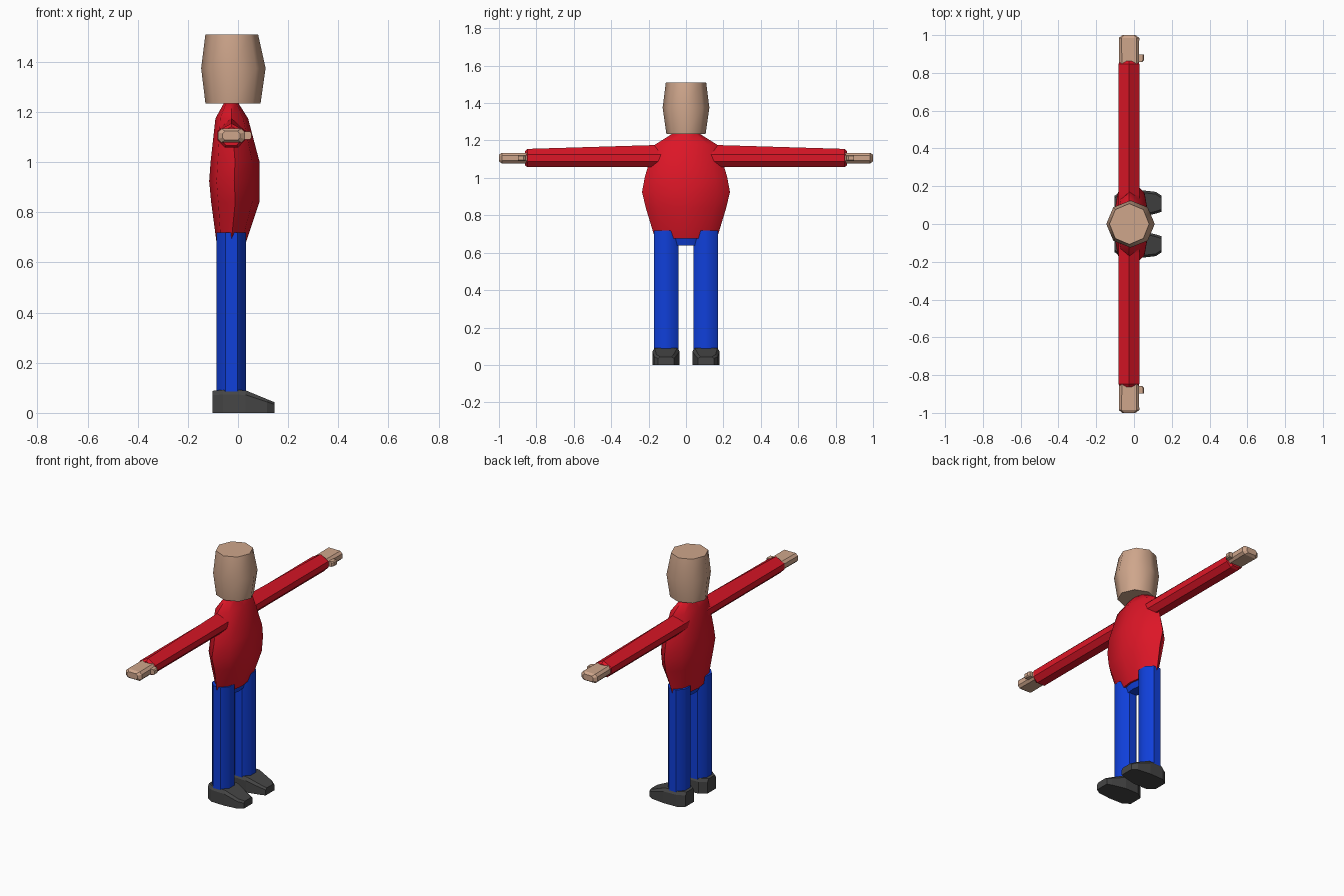
import bpy, bmesh, math

if "Cube" in bpy.data.objects:
    bpy.data.objects.remove(bpy.data.objects["Cube"])


def material(name, color):
    m = bpy.data.materials.new(name)
    m.diffuse_color = (*color, 1)
    m.use_nodes = True
    m.node_tree.nodes["Principled BSDF"].inputs["Base Color"].default_value = m.diffuse_color
    return m


SKIN = material("skin", (0.62, 0.38, 0.26))
RED = material("red_shirt", (0.72, 0.008, 0.02))
BLUE = material("blue_trousers", (0.005, 0.05, 0.70))
GREY = material("dark_grey_shoes", (0.06, 0.06, 0.06))


def loft(name, rings, mat, smooth=0):
    """Skin a list of equal-length point rings and cap both ends."""
    bm = bmesh.new()
    vs = [[bm.verts.new(p) for p in r] for r in rings]
    n = len(rings[0])
    for a, b in zip(vs, vs[1:]):
        for i in range(n):
            j = (i + 1) % n
            bm.faces.new((a[i], a[j], b[j], b[i]))
    bm.faces.new(vs[0][::-1])
    bm.faces.new(vs[-1])
    bmesh.ops.recalc_face_normals(bm, faces=bm.faces)
    me = bpy.data.meshes.new(name)
    bm.to_mesh(me)
    bm.free()
    ob = bpy.data.objects.new(name, me)
    bpy.context.collection.objects.link(ob)
    me.materials.append(mat)
    if smooth:
        bpy.ops.object.select_all(action='DESELECT')
        bpy.context.view_layer.objects.active = ob
        ob.select_set(True)
        bpy.ops.object.shade_smooth_by_angle(angle=math.radians(smooth))
    return ob


def octagon(z, x0, x1, hy, cy=0, flat=False):
    """Eight-sided horizontal ring spanning x0..x1 and cy-hy..cy+hy."""
    off = math.pi / 8 if flat else 0
    k = 1 / math.cos(off)
    return [((x0 + x1) / 2 + (x1 - x0) / 2 * k * math.cos(i * math.pi / 4 + off),
             cy + hy * k * math.sin(i * math.pi / 4 + off), z) for i in range(8)]


def bevelled(y, x0, x1, z0, z1, c):
    """Eight-point section across the y axis with cut corners."""
    return [(x0 + c, y, z0), (x1 - c, y, z0), (x1, y, z0 + c), (x1, y, z1 - c),
            (x1 - c, y, z1), (x0 + c, y, z1), (x0, y, z1 - c), (x0, y, z0 + c)]


# Head
loft("head", [octagon(1.235, -0.13, 0.09, 0.105),
              octagon(1.375, -0.147, 0.11, 0.125),
              octagon(1.51, -0.13, 0.08, 0.108)], SKIN, 48)

# Shirt body, from hem to collar
loft("torso", [octagon(0.675, -0.085, 0.03, 0.165),
               octagon(0.84, -0.107, 0.085, 0.215),
               octagon(0.925, -0.115, 0.085, 0.235),
               octagon(1.005, -0.109, 0.085, 0.22),
               octagon(1.175, -0.09, 0.04, 0.17),
               octagon(1.238, -0.055, 0.0, 0.07)], RED, 48)

# Seat of the trousers
loft("pelvis", [octagon(0.638, -0.06, 0.01, 0.10),
                octagon(0.70, -0.08, 0.025, 0.15)], BLUE, 48)

for s, side in ((1, "left"), (-1, "right")):
    # Sleeve: ridged section, tapering towards a chamfered cuff
    def sleeve(y, top, k=1.0):
        pts = [(-0.026, top), (0.028, 1.125), (0.028, 1.088), (0.0, 1.058),
               (-0.052, 1.058), (-0.082, 1.088), (-0.082, 1.125)]
        return [(-0.026 + (x + 0.026) * k, s * y, 1.105 + (z - 1.105) * k)
                for x, z in pts]
    loft(side + "_arm", [sleeve(0.06, 1.178), sleeve(0.15, 1.176),
                         sleeve(0.848, 1.155), sleeve(0.862, 1.15, 0.8)], RED)

    # Hand and thumb
    loft(side + "_hand", [bevelled(s * 0.845, -0.078, 0.026, 1.078, 1.134, 0.014),
                          bevelled(s * 0.985, -0.08, 0.028, 1.078, 1.134, 0.014),
                          bevelled(s * 1.0, -0.062, 0.008, 1.088, 1.124, 0.01)], SKIN)
    loft(side + "_thumb", [bevelled(s * 0.857, 0.0, 0.044, 1.09, 1.122, 0.006),
                           bevelled(s * 0.868, 0.0, 0.053, 1.09, 1.122, 0.006),
                           bevelled(s * 0.897, 0.0, 0.053, 1.09, 1.122, 0.006)], SKIN)

    # Trouser leg
    loft(side + "_leg", [octagon(z, -0.085, 0.032, 0.065, s * 0.106, True)
                         for z in (0.07, 0.72)], BLUE, 48)

    # Shoe: sections from heel to toe (x, inner y, outer y, height)
    shoe = []
    for x, a, b, h in ((-0.102, 0.065, 0.15, 0.088), (-0.06, 0.035, 0.178, 0.092),
                       (0.03, 0.035, 0.18, 0.09), (0.115, 0.055, 0.17, 0.055),
                       (0.145, 0.065, 0.15, 0.043)):
        shoe.append([(x, s * a, 0), (x, s * b, 0), (x, s * b, h * 0.8),
                     (x, s * (b - 0.012), h), (x, s * (a + 0.012), h),
                     (x, s * a, h * 0.8)])
    loft(side + "_shoe", shoe, GREY)
